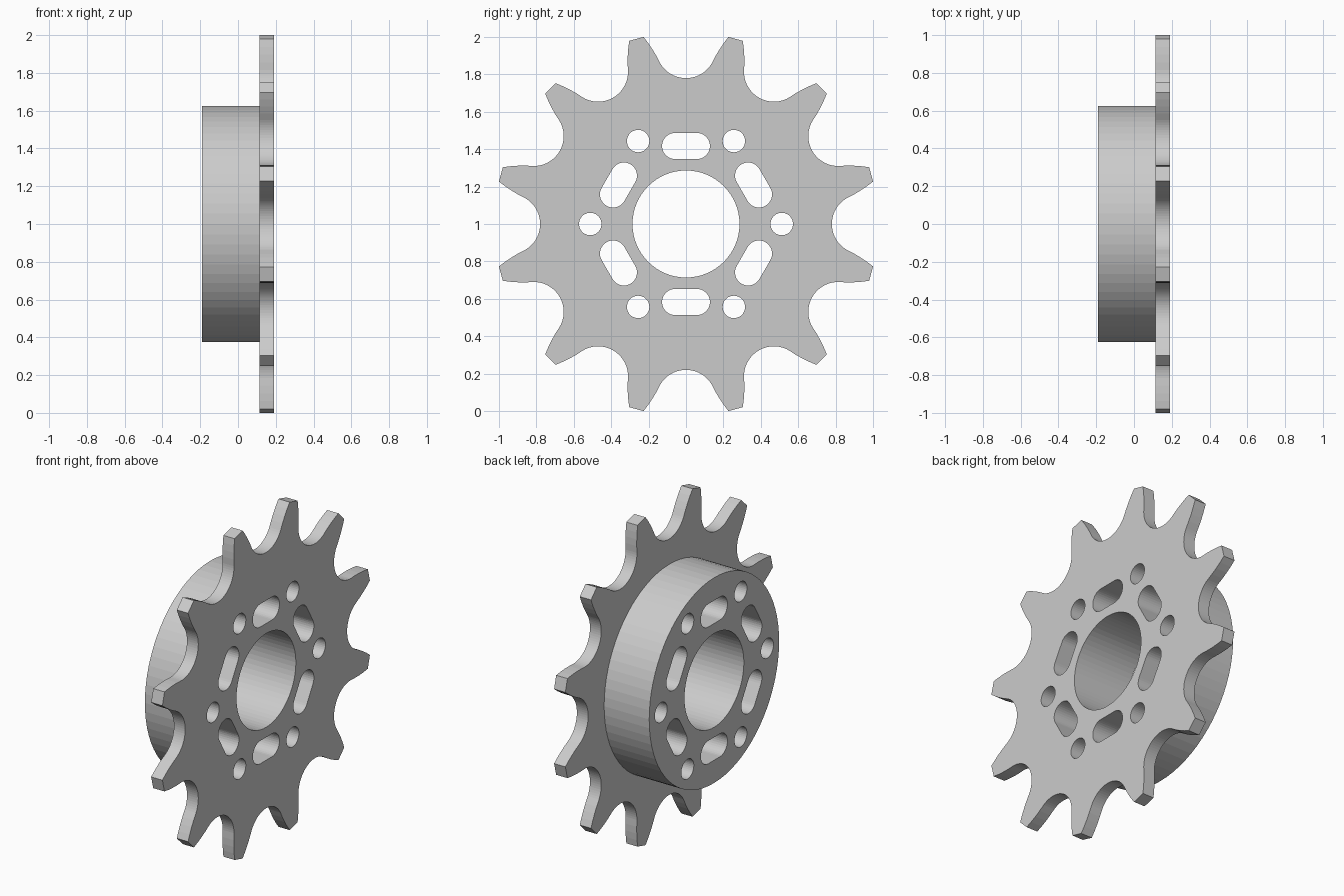
import bpy, bmesh
from math import sin, cos, radians
from mathutils import Matrix, Vector

if "Cube" in bpy.data.objects:
    bpy.data.objects.remove(bpy.data.objects["Cube"], do_unlink=True)

steel = bpy.data.materials.new("grey_steel")
steel.use_nodes = True
GREY = (0.6, 0.6, 0.6, 1)
steel.diffuse_color = GREY
steel.node_tree.nodes["Principled BSDF"].inputs["Base Color"].default_value = GREY

TEETH = 12


def arc(cx, cy, r, start, end, n):
    """Points along an arc, angles in degrees, both ends included."""
    angles = [radians(start + (end - start) * i / n) for i in range(n + 1)]
    return [Vector((cx + r * cos(a), cy + r * sin(a))) for a in angles]


def circle(cx, cy, r, n):
    return arc(cx, cy, r, 0, 360, n)[:-1]


def turned(points, degrees):
    rot = Matrix.Rotation(radians(degrees), 2)
    return [rot @ p for p in points]


def tooth_outline():
    """Roller seats joined by slightly bulged flanks and flat tips, clockwise."""
    seat = arc(0, 0.94, 0.16, 210, 330, 24)
    tip = Vector((0.227, 1.0))
    side = tip - seat[-1]
    outward = Vector((-side.y, side.x)).normalized()
    flank = [seat[-1] + side * t + outward * 0.02 * t * (1 - t)
             for t in (0.25, 0.5, 0.75, 1)]
    mirrored = [Vector((-p.x, p.y)) for p in reversed(flank)]
    gap = mirrored + seat + flank
    return [p for i in range(TEETH) for p in turned(gap, -360 * i / TEETH)]


def openings():
    """Centre bore, six round holes and six slots."""
    slot = arc(0.058, 0.417, 0.07, -90, 90, 18) + arc(-0.058, 0.417, 0.07, 90, 270, 18)
    loops = [circle(0, 0, 0.286, 64)]
    for i in range(6):
        loops.append(turned(circle(0.512, 0, 0.06, 36), 60 * i))
        loops.append(turned(slot, 60 * i))
    return loops


def solid(name, outline, x0, x1):
    """Fill the outline around the openings and extrude it along x."""
    bm = bmesh.new()
    for loop in [outline] + openings():
        verts = [bm.verts.new((x0, p.x, p.y)) for p in loop]
        for a, b in zip(verts, verts[1:] + verts[:1]):
            bm.edges.new((a, b))
    bmesh.ops.triangle_fill(bm, use_beauty=True, edges=bm.edges[:], normal=(1, 0, 0))
    made = bmesh.ops.extrude_face_region(bm, geom=bm.faces[:], use_keep_orig=True)
    moved = [g for g in made["geom"] if isinstance(g, bmesh.types.BMVert)]
    bmesh.ops.translate(bm, vec=(x1 - x0, 0, 0), verts=moved)
    bmesh.ops.recalc_face_normals(bm, faces=bm.faces[:])
    mesh = bpy.data.meshes.new(name)
    bm.to_mesh(mesh)
    bm.free()
    mesh.materials.append(steel)
    obj = bpy.data.objects.new(name, mesh)
    obj.location.z = 1
    bpy.context.collection.objects.link(obj)


# Toothed plate on the +x side, round hub behind it
solid("toothed_plate", tooth_outline(), 0.114, 0.19)
solid("hub", circle(0, 0, 0.626, 72), -0.19, 0.114)
